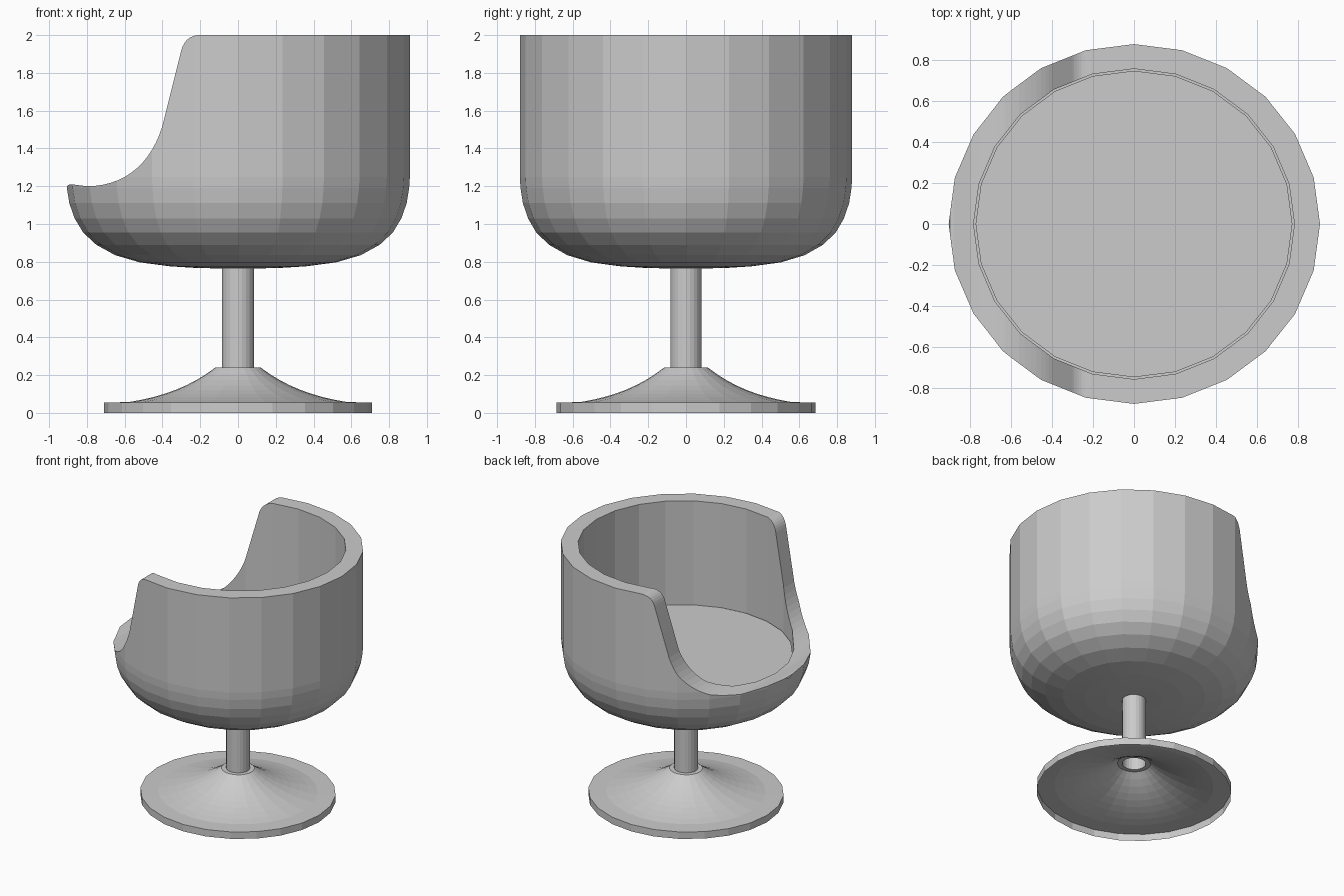
import bpy, bmesh, math
from mathutils import Vector
from mathutils.geometry import interpolate_bezier

if "Cube" in bpy.data.objects:
    bpy.data.objects.remove(bpy.data.objects["Cube"], do_unlink=True)

SIDES = 24
DEPTH = 0.967  # the round parts are slightly narrower in y

grey = bpy.data.materials.new("plain_grey")
grey.use_nodes = True
colour = (0.6, 0.6, 0.6, 1)
grey.diffuse_color = colour
grey.node_tree.nodes["Principled BSDF"].inputs["Base Color"].default_value = colour


def finish(bm, name):
    bmesh.ops.recalc_face_normals(bm, faces=bm.faces[:])
    mesh = bpy.data.meshes.new(name)
    bm.to_mesh(mesh)
    bm.free()
    mesh.materials.append(grey)
    obj = bpy.data.objects.new(name, mesh)
    bpy.context.collection.objects.link(obj)
    return obj


def lathe(name, profile):
    """Spin (radius, height) points around the z axis."""
    bm = bmesh.new()
    verts = [bm.verts.new((r, 0, z)) for r, z in profile]
    edges = [bm.edges.new(pair) for pair in zip(verts, verts[1:])]
    bmesh.ops.spin(bm, geom=verts + edges, cent=(0, 0, 0), axis=(0, 0, 1),
                   angle=math.tau, steps=SIDES, use_merge=True)
    bmesh.ops.remove_doubles(bm, verts=bm.verts[:], dist=0.0005)
    bmesh.ops.scale(bm, vec=(1, DEPTH, 1), verts=bm.verts[:])
    return finish(bm, name)


def bezier(a, b, c, d, count):
    return [tuple(p)[:2] for p in interpolate_bezier(*map(Vector, (a, b, c, d)), count)]


# Tub shell: rounded bowl, straight wall, flat rim, hollow inside
outer = [(0, 0.765), (0.2, 0.766), (0.36, 0.776), (0.52, 0.797), (0.65, 0.835),
         (0.75, 0.89), (0.82, 0.955), (0.865, 1.03), (0.893, 1.11),
         (0.906, 1.19), (0.91, 1.25), (0.91, 2)]
inner = [(0.785, 2), (0.785, 1.12), (0, 1.1)]
shell = lathe("tub_shell", outer + inner)

# Swept opening on the -x side, cut straight through in y
opening = [(-0.93, 1.15), (-0.912, 1.19), (-0.9, 1.207), (-0.88, 1.21)]
opening += bezier((-0.8, 1.2), (-0.6, 1.2), (-0.46, 1.32), (-0.4, 1.52), 14)
opening += bezier((-0.3, 1.92), (-0.285, 1.975), (-0.25, 2), (-0.2, 2.001), 8)
opening += [(-0.2, 2.2), (-1.2, 2.2), (-1.2, 1.15)]
bm = bmesh.new()
face = bm.faces.new([bm.verts.new((x, -1.2, z)) for x, z in opening])
side = bmesh.ops.extrude_face_region(bm, geom=[face])["geom"]
bmesh.ops.translate(bm, vec=(0, 2.4, 0),
                    verts=[v for v in side if isinstance(v, bmesh.types.BMVert)])
cutter = finish(bm, "opening_cutter")
cutter.hide_render = True

cut = shell.modifiers.new("opening", "BOOLEAN")
cut.operation = "DIFFERENCE"
cut.solver = "EXACT"
cut.object = cutter
bpy.context.view_layer.objects.active = shell
bpy.ops.object.modifier_apply(modifier=cut.name)
bpy.data.objects.remove(cutter, do_unlink=True)

# Round seat cushion
lathe("seat_cushion", [(0, 1.11), (0.775, 1.12), (0.775, 1.18), (0, 1.18)])

# Hollow pedestal tube
lathe("pedestal_tube", [(0.086, 0.24), (0.086, 0.77)])

# Flared foot, open underneath
flare = bezier((0.58, 0.057), (0.4, 0.085), (0.25, 0.14), (0.12, 0.24), 9)
lathe("flared_foot", [(0.71, 0), (0.71, 0.055)] + flare + [(0.086, 0.24)])
